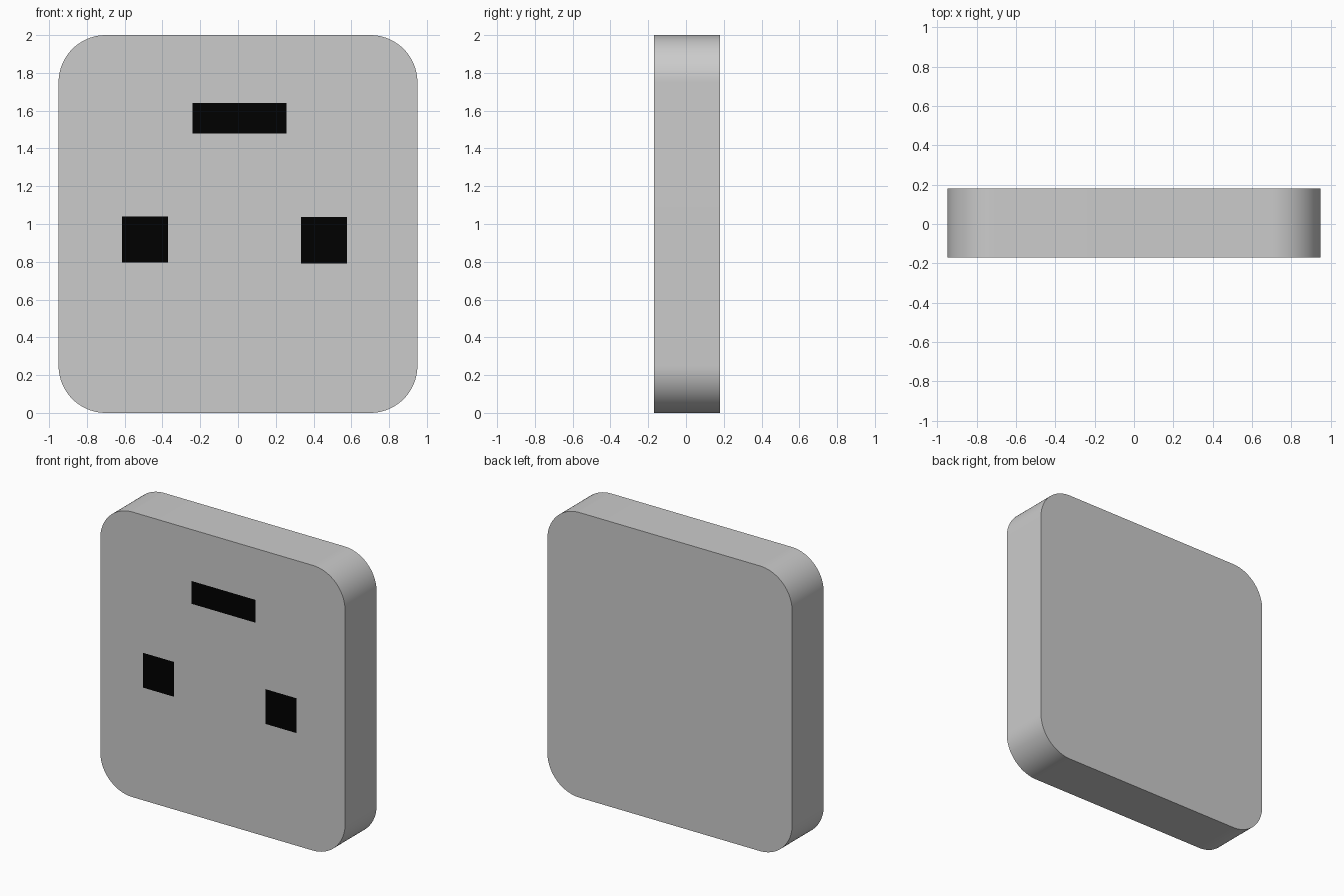
import bpy, bmesh
from mathutils import Matrix

if "Cube" in bpy.data.objects:
    bpy.data.objects.remove(bpy.data.objects["Cube"])

BACK, FRONT = 0.18, -0.17

# Rounded plate body: box with its four front-to-back edges bevelled
bm = bmesh.new()
bmesh.ops.create_cube(bm, size=1)
bm.transform(Matrix.Translation((0, (BACK + FRONT) / 2, 1)) @ Matrix.Diagonal((1.9, BACK - FRONT, 2, 1)))
corners = [e for e in bm.edges if abs(e.verts[0].co.y - e.verts[1].co.y) > 0.1]
bmesh.ops.bevel(bm, geom=corners, offset=0.25, segments=24, profile=0.5, affect='EDGES')
mesh = bpy.data.meshes.new("plate_body")
bm.to_mesh(mesh)
bm.free()
body = bpy.data.objects.new("plate_body", mesh)
bpy.context.collection.objects.link(body)
bpy.context.view_layer.objects.active = body
body.select_set(True)
bpy.ops.object.shade_smooth_by_angle()

# Black for the socket holes
black = bpy.data.materials.new("black")
black.diffuse_color = (0.0, 0.0, 0.0, 1)
black.use_nodes = True
black.node_tree.nodes["Principled BSDF"].inputs["Base Color"].default_value = black.diffuse_color


def hole(name, x0, x1, z0, z1, y):
    """Flat black rectangle facing the front."""
    m = bpy.data.meshes.new(name)
    m.from_pydata([(x0, y, z0), (x1, y, z0), (x1, y, z1), (x0, y, z1)], [], [(0, 1, 2, 3)])
    m.materials.append(black)
    bpy.context.collection.objects.link(bpy.data.objects.new(name, m))


# Socket holes, floating just in front of the plate
hole("top_slot", -0.24, 0.257, 1.48, 1.64, -0.172)
hole("left_hole", -0.613, -0.37, 0.796, 1.04, -0.18)
hole("right_hole", 0.334, 0.577, 0.792, 1.036, -0.174)
